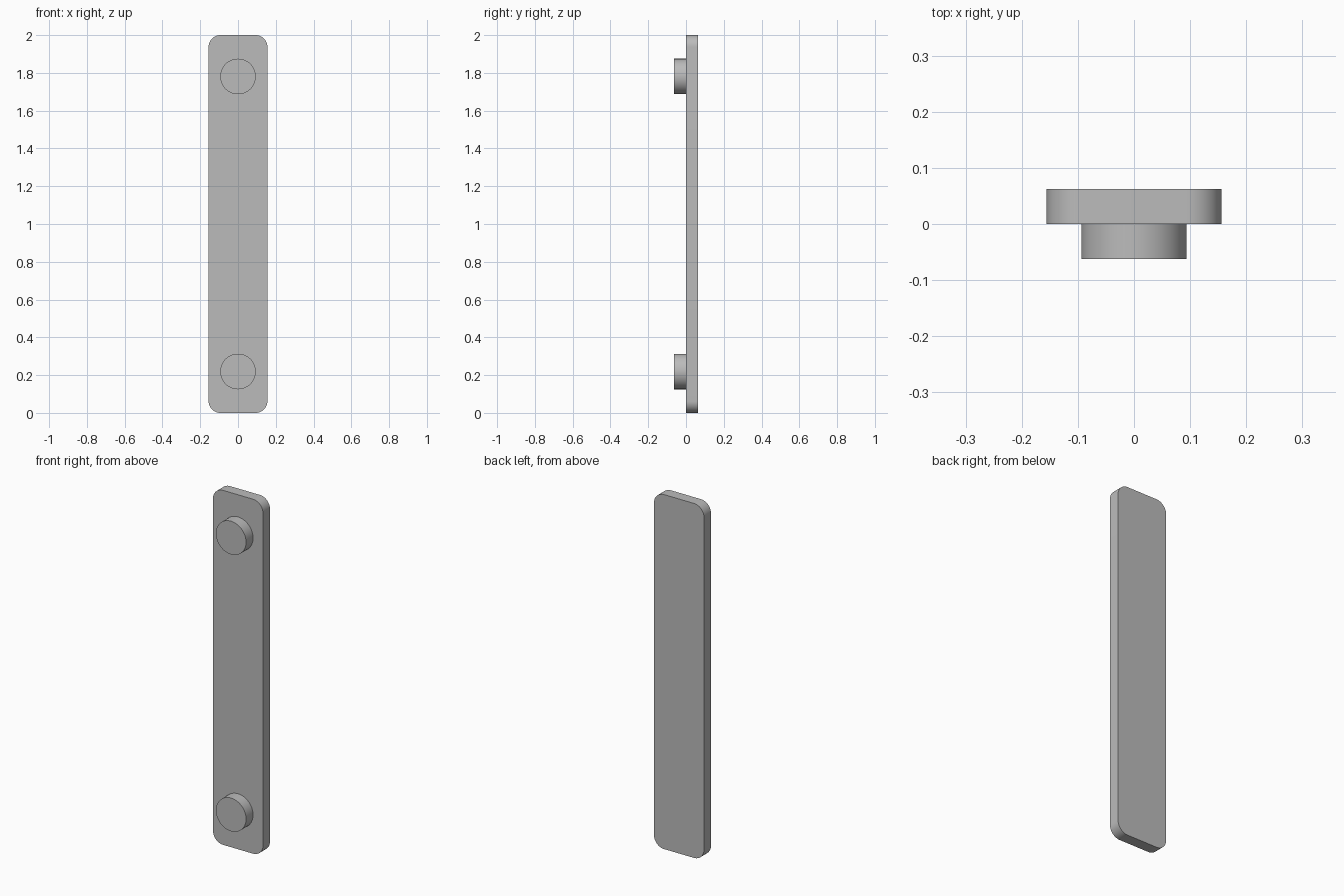
import bpy
import bmesh
from math import pi
from mathutils import Matrix, Vector

cube = bpy.data.objects.get("Cube")
if cube:
    bpy.data.objects.remove(cube, do_unlink=True)

T = 0.0625            # thickness of plate and pegs
HALF_WIDTH = 0.156
HEIGHT = 2.0
CORNER = 0.0625

grey = bpy.data.materials.new("light_grey")
grey.use_nodes = True
colour = (0.5, 0.5, 0.5, 1)
grey.diffuse_color = colour
grey.node_tree.nodes["Principled BSDF"].inputs["Base Color"].default_value = colour


def add_object(name, bm):
    bmesh.ops.recalc_face_normals(bm, faces=bm.faces)
    mesh = bpy.data.meshes.new(name)
    bm.to_mesh(mesh)
    bm.free()
    mesh.materials.append(grey)
    obj = bpy.data.objects.new(name, mesh)
    bpy.context.collection.objects.link(obj)
    bpy.ops.object.select_all(action='DESELECT')
    obj.select_set(True)
    bpy.context.view_layer.objects.active = obj
    bpy.ops.object.shade_smooth_by_angle(angle=pi / 6)
    return obj


# Flat back plate with rounded corners
bm = bmesh.new()
bmesh.ops.create_cube(bm, size=1)
bmesh.ops.scale(bm, vec=Vector((2 * HALF_WIDTH, T, HEIGHT)), verts=bm.verts)
bmesh.ops.translate(bm, vec=Vector((0, T / 2, HEIGHT / 2)), verts=bm.verts)
depth_edges = [e for e in bm.edges if abs(e.verts[0].co.y - e.verts[1].co.y) > T / 2]
bmesh.ops.bevel(bm, geom=depth_edges, offset=CORNER, offset_type='OFFSET',
                segments=12, profile=0.5, affect='EDGES')
add_object("plate", bm)

# Round pegs on the front face
for name, z in (("lower_peg", 0.219), ("upper_peg", 1.781)):
    bm = bmesh.new()
    bmesh.ops.create_cone(bm, cap_ends=True, segments=64, radius1=0.094,
                          radius2=0.094, depth=T,
                          matrix=Matrix.Translation((0, -T / 2, z))
                          @ Matrix.Rotation(pi / 2, 4, 'X'))
    add_object(name, bm)
